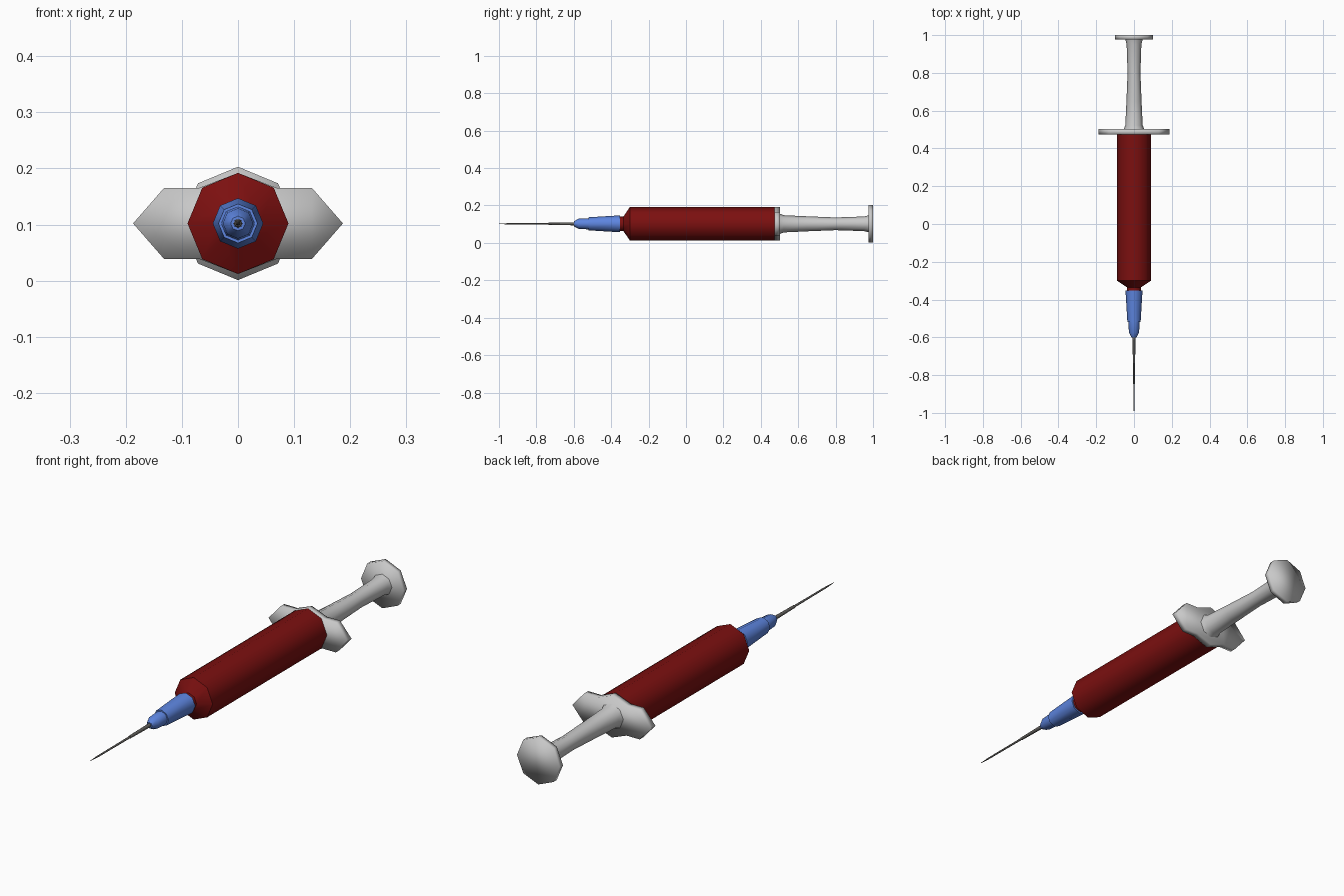
import bpy, bmesh, math

if "Cube" in bpy.data.objects:
    bpy.data.objects.remove(bpy.data.objects["Cube"])

ZC = 0.102  # height of the long axis


def material(name, rgb):
    m = bpy.data.materials.new(name)
    m.diffuse_color = (*rgb, 1)
    m.use_nodes = True
    m.node_tree.nodes["Principled BSDF"].inputs["Base Color"].default_value = m.diffuse_color
    return m


RED = material("dark red", (0.20, 0.005, 0.005))
GREY = material("light grey", (0.58, 0.58, 0.58))
BLUE = material("blue", (0.11, 0.235, 0.74))
STEEL = material("needle steel", (0.13, 0.125, 0.115))


def loft(name, rings, mat, angle=50):
    """Skin a list of closed point rings and cap both ends."""
    bm = bmesh.new()
    loops = [[bm.verts.new(p) for p in ring] for ring in rings]
    n = len(loops[0])
    for a, b in zip(loops, loops[1:]):
        for i in range(n):
            j = (i + 1) % n
            bm.faces.new((a[i], a[j], b[j], b[i]))
    bm.faces.new(loops[0])
    bm.faces.new(loops[-1])
    bmesh.ops.recalc_face_normals(bm, faces=bm.faces)
    me = bpy.data.meshes.new(name)
    bm.to_mesh(me)
    bm.free()
    me.materials.append(mat)
    ob = bpy.data.objects.new(name, me)
    bpy.context.collection.objects.link(ob)
    bpy.context.view_layer.objects.active = ob
    ob.select_set(True)
    bpy.ops.object.shade_smooth_by_angle(angle=math.radians(angle))
    ob.select_set(False)
    return ob


def turned(name, profile, mat, sides=8, angle=50):
    """Turn a (y, radius) profile around the long axis."""
    rings = [[(r * math.cos(math.tau * i / sides), y,
               ZC + r * math.sin(math.tau * i / sides)) for i in range(sides)]
             for y, r in profile]
    return loft(name, rings, mat, angle)


# Filled barrel with its tapered nozzle
turned("barrel", [(-0.37, 0.038), (-0.335, 0.038), (-0.30, 0.09), (0.478, 0.09)], RED)

# Needle hub: tapered sleeve and smaller collar
turned("hub_sleeve", [(-0.52, 0.035), (-0.353, 0.045)], BLUE)
turned("hub_collar", [(-0.60, 0.013), (-0.575, 0.027), (-0.515, 0.030)], BLUE)

# Needle: thick base and fine pointed shaft
turned("needle_base", [(-0.735, 0.006), (-0.595, 0.008)], STEEL)
turned("needle_shaft", [(-1.0, 0.0008), (-0.95, 0.0035), (-0.73, 0.0045)], STEEL)

# Finger flange: octagon with two pointed wings
quarter = [(0.187, 0), (0.132, 0.063), (0.070, 0.063), (0, 0.09)]
half = quarter + [(-x, z) for x, z in quarter[-2::-1]]
outline = half + [(x, -z) for x, z in half[-2:0:-1]]
loft("finger_flange", [[(x, y, ZC + z) for x, z in outline] for y in (0.474, 0.502)], GREY, 100)

# Plunger rod with flared ends, and thumb plate
turned("plunger_rod", [(0.498, 0.056), (0.522, 0.046), (0.65, 0.040), (0.80, 0.034),
                       (0.95, 0.039), (0.98, 0.046)], GREY)
turned("thumb_plate", [(0.977, 0.101), (1.0, 0.101)], GREY, angle=100)
